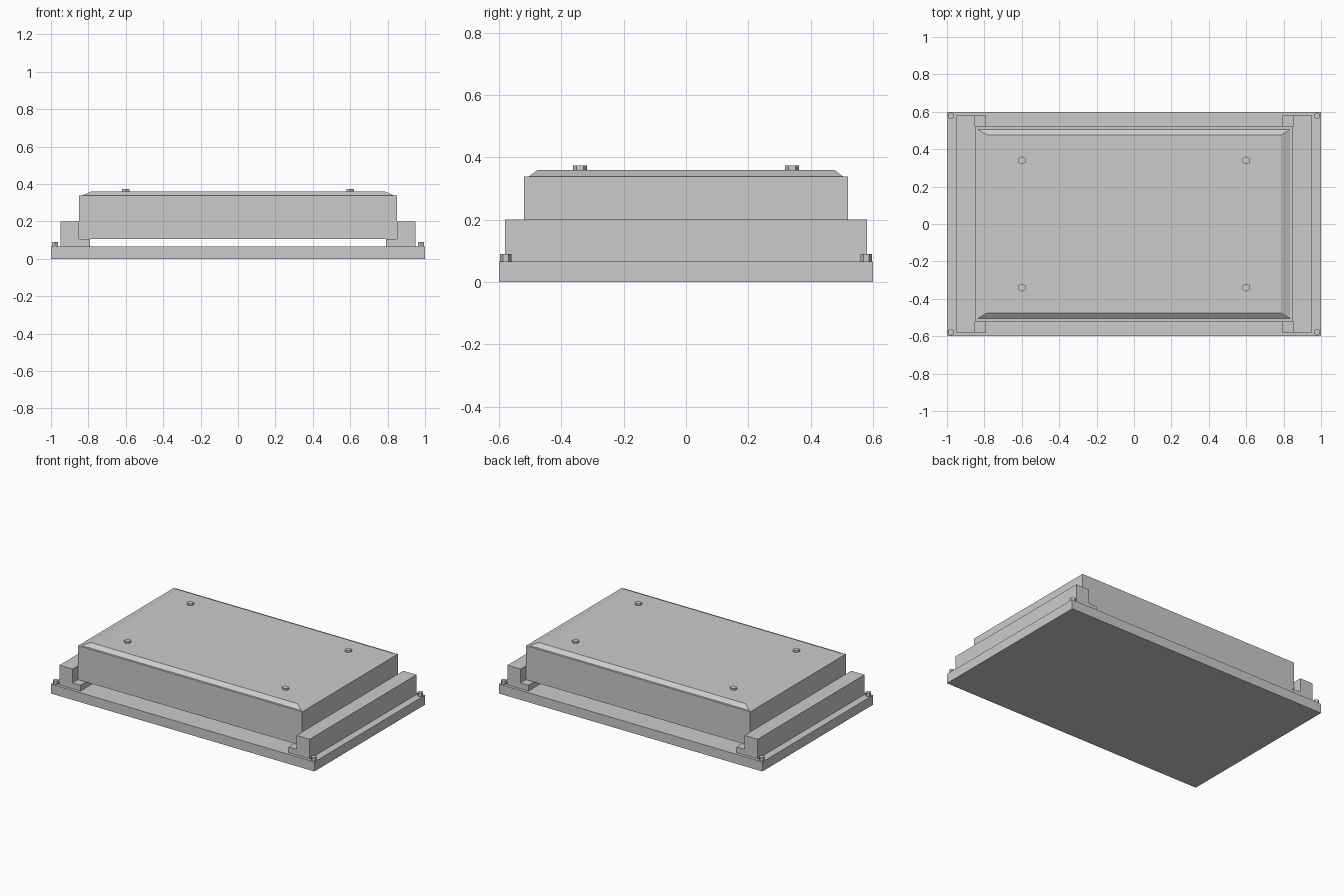
import bpy, bmesh

cube = bpy.data.objects.get("Cube")
if cube:
    bpy.data.objects.remove(cube, do_unlink=True)

grey = bpy.data.materials.new("plain_grey")
grey.use_nodes = True
colour = (0.6, 0.6, 0.6, 1)
grey.diffuse_color = colour
grey.node_tree.nodes["Principled BSDF"].inputs["Base Color"].default_value = colour


def finish(name, bm):
    bmesh.ops.recalc_face_normals(bm, faces=bm.faces)
    mesh = bpy.data.meshes.new(name)
    bm.to_mesh(mesh)
    bm.free()
    mesh.materials.append(grey)
    obj = bpy.data.objects.new(name, mesh)
    bpy.context.collection.objects.link(obj)
    return obj


def slab(name, hx, hy, z0, z1, top_x=None, top_y=None):
    """Centred block, optionally tapered towards the top."""
    bm = bmesh.new()
    bmesh.ops.create_cube(bm, size=2)
    for v in bm.verts:
        top = v.co.z > 0
        v.co.x *= top_x if top and top_x else hx
        v.co.y *= top_y if top and top_y else hy
        v.co.z = z1 if top else z0
    return finish(name, bm)


def rail(name, side):
    """L-shaped profile extruded front to back."""
    profile = [(0.79, 0.065), (0.95, 0.065), (0.95, 0.2),
               (0.85, 0.2), (0.85, 0.105), (0.79, 0.105)]
    bm = bmesh.new()
    face = bm.faces.new([bm.verts.new((side * x, -0.58, z)) for x, z in profile])
    ext = bmesh.ops.extrude_face_region(bm, geom=[face])["geom"]
    verts = [g for g in ext if isinstance(g, bmesh.types.BMVert)]
    bmesh.ops.translate(bm, verts=verts, vec=(0, 1.16, 0))
    return finish(name, bm)


def bolts(name, px, py, radius, z0, z1):
    """Hexagonal bolt head in each of four mirrored places."""
    for sx, x_name in ((-1, "right"), (1, "left")):
        for sy, y_name in ((-1, "front"), (1, "back")):
            bm = bmesh.new()
            bmesh.ops.create_cone(bm, cap_ends=True, segments=6, radius1=radius,
                                  radius2=radius, depth=z1 - z0)
            bmesh.ops.translate(bm, verts=bm.verts,
                                vec=(sx * px, sy * py, (z0 + z1) / 2))
            finish(f"{name}_{y_name}_{x_name}", bm)


# Base and the two side rails
slab("base_plate", 1, 0.6, 0, 0.065)
rail("left_rail", 1)
rail("right_rail", -1)

# Raised body with its chamfered lid
slab("body_block", 0.85, 0.52, 0.105, 0.338)
slab("chamfered_lid", 0.835, 0.505, 0.338, 0.36, 0.785, 0.475)

# Bolt heads
bolts("base_bolt", 0.979, 0.578, 0.018, 0.065, 0.09)
bolts("lid_bolt", 0.6, 0.34, 0.022, 0.36, 0.373)
